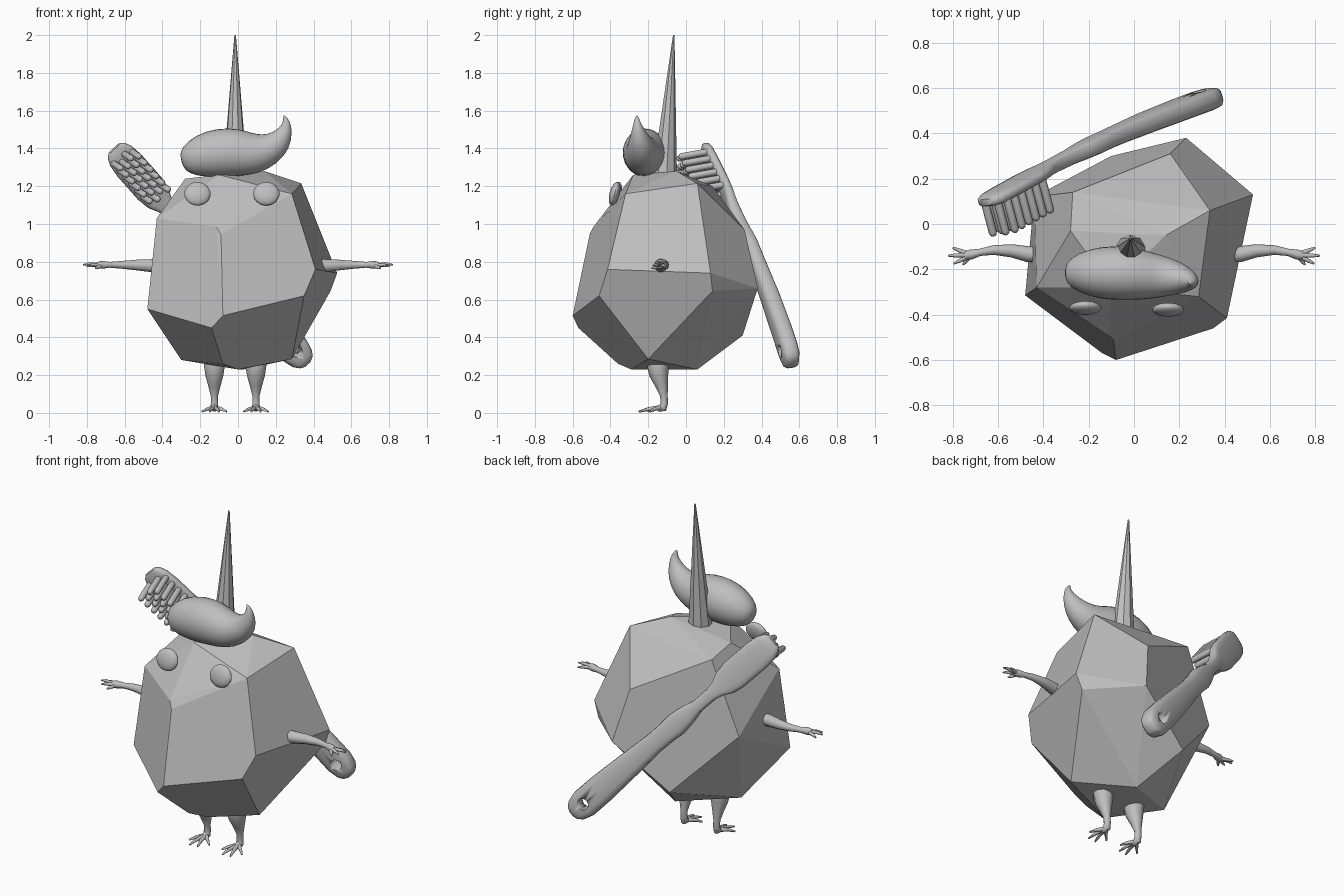
import bpy, bmesh, math
from mathutils import Vector, Matrix

if "Cube" in bpy.data.objects:
    bpy.data.objects.remove(bpy.data.objects["Cube"])

grey = bpy.data.materials.new("plain grey")
grey.diffuse_color = (0.52, 0.52, 0.52, 1)
grey.use_nodes = True
grey.node_tree.nodes["Principled BSDF"].inputs["Base Color"].default_value = grey.diffuse_color


def finish(name, bm, smooth=True, angle=40):
    bmesh.ops.recalc_face_normals(bm, faces=bm.faces)
    me = bpy.data.meshes.new(name)
    bm.to_mesh(me)
    bm.free()
    ob = bpy.data.objects.new(name, me)
    bpy.context.collection.objects.link(ob)
    me.materials.append(grey)
    if smooth:
        bpy.ops.object.select_all(action='DESELECT')
        ob.select_set(True)
        bpy.context.view_layer.objects.active = ob
        bpy.ops.object.shade_smooth_by_angle(angle=math.radians(angle))
    return ob


def loft(bm, rings):
    loops = [[bm.verts.new(p) for p in ring] for ring in rings]
    n = len(loops[0])
    for a, b in zip(loops, loops[1:]):
        for i in range(n):
            bm.faces.new((a[i], a[(i + 1) % n], b[(i + 1) % n], b[i]))
    bm.faces.new(loops[0][::-1])
    bm.faces.new(loops[-1])


def tube(bm, pts, side, squash=1.0, sides=10):
    """Round tube through (x, y, z, radius) points."""
    ps = [Vector(p[:3]) for p in pts]
    rings = []
    for i, p in enumerate(ps):
        t = (ps[min(i + 1, len(ps) - 1)] - ps[max(i - 1, 0)]).normalized()
        u = t.cross(Vector(side)).normalized()
        v = u.cross(t)
        r = pts[i][3]
        rings.append([p + r * (u * math.cos(k) + v * squash * math.sin(k))
                      for k in (2 * math.pi * j / sides for j in range(sides))])
    loft(bm, rings)


# faceted body: hull of a few corner points
corners = [
    (-.43, -.28, 1.03), (-.48, -.315, .55), (-.30, -.10, .28), (-.14, -.57, .45),
    (-.08, -.60, .515), (-.09, -.51, .945), (-.115, -.49, .985), (.285, -.32, 1.16),
    (.335, .06, 1.215), (.14, -.05, 1.28), (-.10, -.28, 1.26), (-.28, -.03, 1.24),
    (-.27, .14, 1.20), (.41, -.415, .76), (.35, -.46, .62), (.525, .13, .74),
    (.49, .14, .645), (.285, -.20, .285), (.0, -.29, .23), (-.08, -.36, .26),
    (.23, .38, .66), (.16, .31, .97), (-.44, .12, .77), (.03, .06, .23), (-.10, .30, .41)]
bm = bmesh.new()
for c in corners:
    bm.verts.new(c)
bmesh.ops.convex_hull(bm, input=bm.verts)
bmesh.ops.dissolve_limit(bm, angle_limit=math.radians(7), verts=bm.verts, edges=bm.edges)
finish("body", bm, smooth=False)

# horn
bm = bmesh.new()
tube(bm, [(-.015, -.117, 1.22, .07), (-.015, -.065, 2.0, .004)], (1, 0, 0), sides=9)
finish("horn", bm, angle=30)

# swept hair tuft
bm = bmesh.new()
tube(bm, [(-.30, -.215, 1.33, .03), (-.28, -.215, 1.335, .075), (-.20, -.215, 1.36, .118),
          (-.10, -.215, 1.378, .135), (0, -.22, 1.38, .13), (.09, -.23, 1.37, .112),
          (.17, -.235, 1.395, .09), (.225, -.245, 1.44, .066), (.255, -.255, 1.50, .036),
          (.258, -.26, 1.545, .018), (.242, -.26, 1.577, .004)], (0, 1, 0), .92, 14)
hair = finish("hair_tuft", bm, angle=180)
hair.modifiers.new("soften", 'SUBSURF').levels = 1

# eyes
for name, x, y in (("left_eye", -.215, -.37), ("right_eye", .15, -.378)):
    bm = bmesh.new()
    bmesh.ops.create_uvsphere(bm, u_segments=20, v_segments=12, radius=1)
    m = (Matrix.Translation((x, y, 1.16)) @ Matrix.Rotation(math.radians(-15), 4, 'X')
         @ Matrix.Diagonal((.07, .027, .064, 1)))
    bm.transform(m)
    finish(name, bm)

# arms with four fingers, legs with four toes
for s, side in ((-1, "left"), (1, "right")):
    bm = bmesh.new()
    tube(bm, [(s * x, y, z, r) for x, y, z, r in (
        (.40, -.135, .78, .036), (.47, -.133, .78, .035), (.54, -.118, .783, .029),
        (.62, -.115, .784, .021), (.68, -.125, .784, .016), (.72, -.135, .784, .022),
        (.745, -.14, .782, .017))], (0, 0, 1))
    for x, y, z in ((.80, -.105, .775), (.82, -.14, .785), (.795, -.175, .78), (.755, -.18, .765)):
        tube(bm, [(s * .72, -.137, .782, .013), (s * (.3 * .72 + .7 * x), -.041 + .7 * y, z + .004, .0085),
                  (s * x, y, z, .004)], (0, 0, 1), sides=6)
    finish(side + "_arm", bm, angle=60)

    bm = bmesh.new()
    cx = -.015 + s * .11
    tube(bm, [(cx, y, z, r) for y, z, r in (
        (-.15, .31, .05), (-.148, .25, .058), (-.143, .20, .05), (-.128, .145, .034),
        (-.117, .09, .02), (-.115, .05, .02), (-.12, .028, .022), (-.15, .022, .016))], (1, 0, 0))
    for dx, y in ((-.065, -.20), (-.025, -.25), (.025, -.245), (.065, -.19)):
        tube(bm, [(cx, -.13, .027, .015), (cx + .55 * dx, .55 * y - .06, .021, .010),
                  (cx + dx, y, .007, .005)], (1, 0, 0), sides=6)
    finish(side + "_leg", bm, angle=60)

# toothbrush frame: axis runs from head tip to handle end
start, end = Vector((-.655, .095, 1.40)), Vector((.365, .565, .26))
length = (end - start).length
axis = (end - start).normalized()
normal = Vector((.1, -1, 0))
normal = (normal - normal.dot(axis) * axis).normalized()
across = normal.cross(axis)


def brush_point(t, w, d):
    bow = -.03 * math.sin(math.pi * t)
    return start + axis * (t * length) + across * w + normal * (d + bow)


stations = [(0, .04, .015), (.012, .062, .024), (.035, .078, .028), (.08, .086, .028),
            (.19, .086, .028), (.235, .075, .028), (.27, .048, .03), (.30, .037, .032),
            (.37, .036, .035), (.42, .055, .038), (.47, .066, .04), (.52, .06, .04),
            (.58, .058, .042), (.70, .07, .046), (.85, .082, .048), (.94, .083, .048),
            (.975, .068, .046), (.992, .046, .038), (1, .025, .022)]
rings = []
for t, w, d in stations:
    ring = []
    for j in range(16):
        c, s = math.cos(math.pi * j / 8), math.sin(math.pi * j / 8)
        ring.append(brush_point(t, w * math.copysign(abs(c) ** .6, c),
                                d * math.copysign(abs(s) ** .6, s)))
    rings.append(ring)
bm = bmesh.new()
loft(bm, rings)
brush = finish("brush_handle", bm, angle=50)

# hanging hole
bm = bmesh.new()
tube(bm, [(*brush_point(.935, 0, d), .033) for d in (-.2, .2)], axis, sides=16)
cutter = finish("hole_cutter", bm)
cutter.hide_render = True
cutter.display_type = 'WIRE'
cut = brush.modifiers.new("hole", 'BOOLEAN')
cut.object = cutter
cut.operation = 'DIFFERENCE'
cut.solver = 'EXACT'

# bristles in staggered rows
bm = bmesh.new()
for i in range(6):
    for j in range(4):
        t = .035 + .031 * i + (.014 if j % 2 else 0)
        w = (j - 1.5) * .038
        tube(bm, [(*brush_point(t, w, d), r) for d, r in (
            (.0, .018), (.155, .018), (.168, .014), (.173, .005))], axis, sides=8)
finish("bristles", bm, angle=60)
